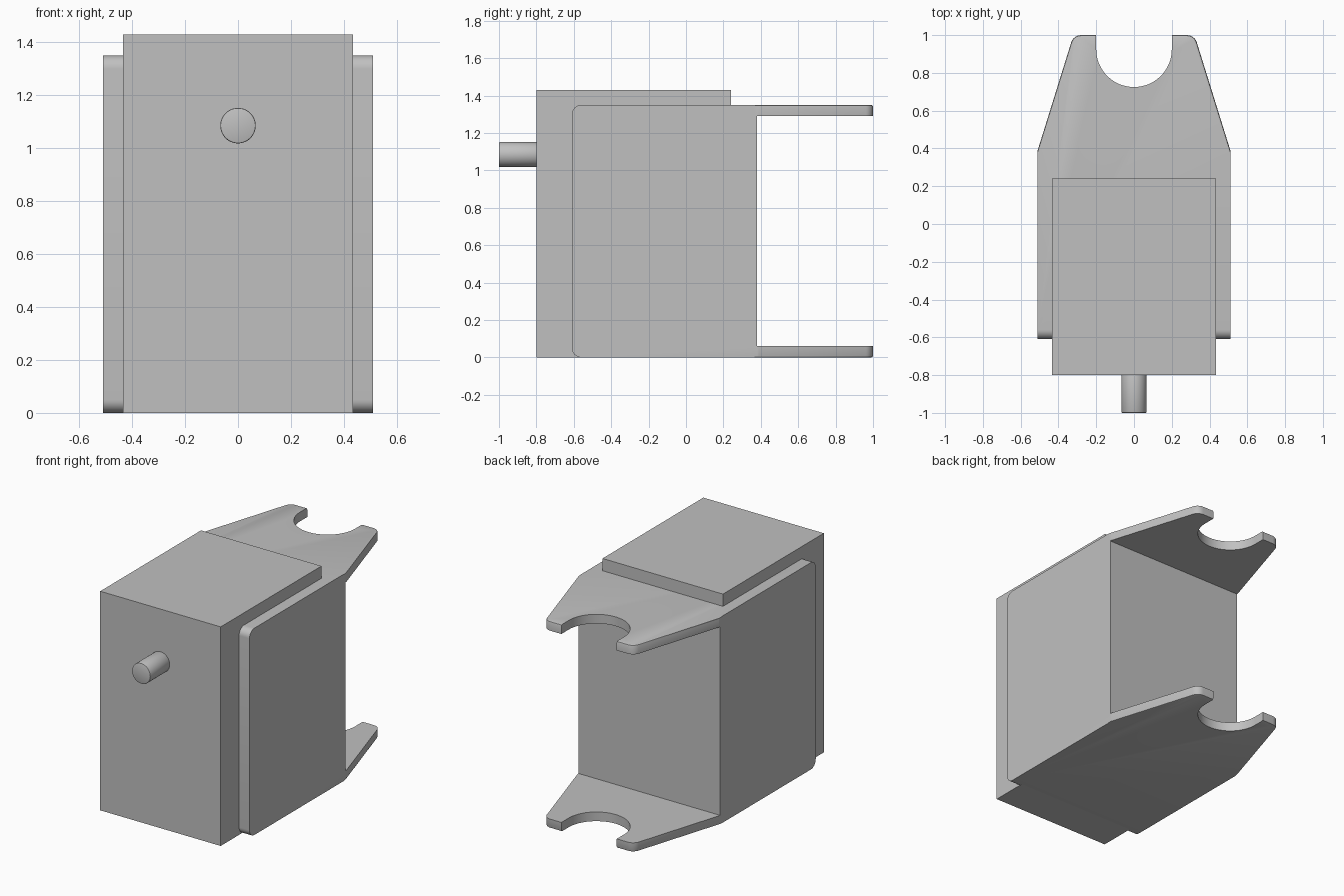
import bpy
import bmesh
from math import cos, sin, pi, radians
from mathutils import Vector

if "Cube" in bpy.data.objects:
    bpy.data.objects.remove(bpy.data.objects["Cube"])

grey = bpy.data.materials.new("plain_grey")
grey.use_nodes = True
grey.diffuse_color = (0.53, 0.53, 0.53, 1)
grey.node_tree.nodes["Principled BSDF"].inputs["Base Color"].default_value = grey.diffuse_color


def arc(cx, cy, r, start, end, steps=8):
    angles = [radians(start + (end - start) * i / steps) for i in range(steps + 1)]
    return [(cx + r * cos(a), cy + r * sin(a)) for a in angles]


def extrude(name, profile, place, offset):
    """Extrude a closed profile, placing its points with place(a, b)."""
    bm = bmesh.new()
    face = bm.faces.new([bm.verts.new(place(a, b)) for a, b in profile])
    out = bmesh.ops.extrude_face_region(bm, geom=[face])
    moved = [v for v in out["geom"] if isinstance(v, bmesh.types.BMVert)]
    bmesh.ops.translate(bm, verts=moved, vec=Vector(offset))
    bmesh.ops.recalc_face_normals(bm, faces=bm.faces)
    mesh = bpy.data.meshes.new(name)
    bm.to_mesh(mesh)
    bm.free()
    mesh.materials.append(grey)
    obj = bpy.data.objects.new(name, mesh)
    bpy.context.collection.objects.link(obj)
    return obj


def activate(obj):
    bpy.ops.object.select_all(action="DESELECT")
    obj.select_set(True)
    bpy.context.view_layer.objects.active = obj


TOP, PLATE, BACK, TIP = 1.35, 0.06, 0.38, 1.0

# Inner block, its front standing proud and its lid resting on the bracket
block = [(-0.8, 0), (-0.56, 0), (-0.56, TOP - 0.03), (0.24, TOP - 0.03),
         (0.24, 1.43), (-0.8, 1.43)]
extrude("inner_block", block, lambda y, z: (-0.435, y, z), (0.87, 0, 0))

# Bracket: C-shaped side profile with rounded front edges
side = arc(-0.56, TOP - 0.05, 0.05, 90, 180) + arc(-0.56, 0.05, 0.05, 180, 270)
side += [(1.1, 0), (1.1, PLATE), (BACK, PLATE),
         (BACK, TOP - PLATE), (1.1, TOP - PLATE), (1.1, TOP)]
bracket = extrude("fork_bracket", side, lambda y, z: (-0.6, y, z), (1.2, 0, 0))

# Plan outline with tapered, notched fork ends
half = [(0.51, -0.7), (0.51, 0.39)]
half += arc(0.28, 0.945, 0.055, 18, 90, 6) + [(0.2, TIP)]
half += arc(0, 0.925, 0.2, 0, -90, 20)
outline = half + [(-x, y) for x, y in reversed(half[:-1])]
cutter = extrude("plan_cutter", outline, lambda x, y: (x, y, -0.1), (0, 0, 1.6))
cutter.hide_render = True

activate(bracket)
cut = bracket.modifiers.new("plan_cut", "BOOLEAN")
cut.operation, cut.solver, cut.object = "INTERSECT", "EXACT", cutter
bpy.ops.object.modifier_apply(modifier=cut.name)
bpy.data.objects.remove(cutter)

# Ease the outer rims of both forks
bm = bmesh.new()
bm.from_mesh(bracket.data)
rims = []
for e in bm.edges:
    mid = (e.verts[0].co + e.verts[1].co) / 2
    outer_face = min(abs(mid.z), abs(mid.z - TOP)) < 0.001
    on_rim = abs(mid.x) > 0.2 + 0.002 and mid.y > BACK + 0.02
    if outer_face and on_rim and len(e.link_faces) == 2 and e.calc_face_angle() > 1:
        rims.append(e)
bmesh.ops.bevel(bm, geom=rims, offset=0.01, segments=2, profile=0.5, affect="EDGES")
bm.to_mesh(bracket.data)
bm.free()
bpy.ops.object.shade_smooth_by_angle(angle=radians(35))

# Round pin on the front
bpy.ops.mesh.primitive_cylinder_add(vertices=48, radius=0.067, depth=0.22,
                                    location=(0, -0.89, 1.085), rotation=(pi / 2, 0, 0))
pin = bpy.context.object
pin.name = "front_pin"
pin.data.materials.append(grey)
rim = pin.modifiers.new("rim", "BEVEL")
rim.width, rim.segments = 0.005, 2
bpy.ops.object.modifier_apply(modifier=rim.name)
bpy.ops.object.shade_smooth_by_angle(angle=radians(35))
